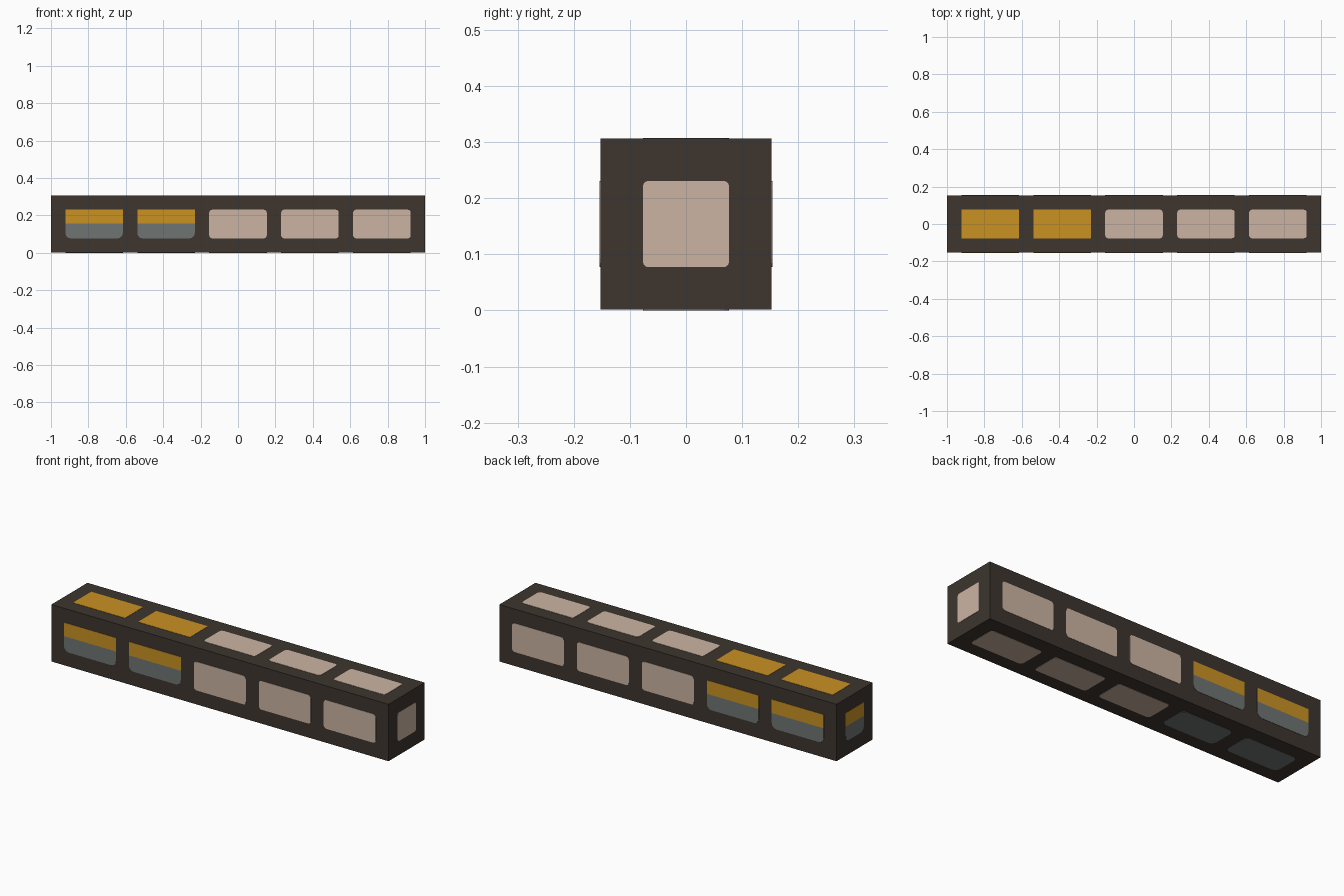
import bpy, bmesh, math
from mathutils import Vector

if "Cube" in bpy.data.objects:
    bpy.data.objects.remove(bpy.data.objects["Cube"])

U = 2 / 26            # layout unit: the bar is 26 x 4 x 4 units
H = 2 * U             # half thickness of the bar
T = 0.0015            # plate thickness


def srgb(r, g, b):
    f = lambda c: c / 12.92 if c <= 0.04045 else ((c + 0.055) / 1.055) ** 2.4
    return (f(r / 255), f(g / 255), f(b / 255), 1)


def material(name, *rgb):
    m = bpy.data.materials.new(name)
    m.diffuse_color = srgb(*rgb)
    m.use_nodes = True
    m.node_tree.nodes["Principled BSDF"].inputs["Base Color"].default_value = m.diffuse_color
    return m


BROWN = material("dark brown", 61, 53, 47)
BEIGE = material("beige", 204, 180, 162)
AMBER = material("amber", 202, 146, 34)
GREY = material("slate grey", 110, 117, 114)


def finish(bm, name, mat):
    bmesh.ops.recalc_face_normals(bm, faces=bm.faces)
    me = bpy.data.meshes.new(name)
    bm.to_mesh(me)
    bm.free()
    me.materials.append(mat)
    ob = bpy.data.objects.new(name, me)
    bpy.context.collection.objects.link(ob)
    return ob


def outline(u0, u1, v0, v1, r_low, r_high):
    """Rectangle with rounded lower and upper corners."""
    pts = []
    for cu, cv, r, start in ((u1, v1, r_high, 0), (u0, v1, r_high, 90),
                             (u0, v0, r_low, 180), (u1, v0, r_low, 270)):
        if r == 0:
            pts.append((cu, cv))
            continue
        ou = cu - r if cu == u1 else cu + r
        ov = cv - r if cv == v1 else cv + r
        for i in range(4):
            a = math.radians(start + 30 * i)
            pts.append((ou + r * math.cos(a), ov + r * math.sin(a)))
    return pts


def plate(name, mat, side, pts):
    """Thin plate lying flush on a side given by (centre, u axis, v axis, normal)."""
    c, u, v, n = (Vector(s) for s in side)
    bm = bmesh.new()
    f = bm.faces.new([bm.verts.new(c + u * a + v * b - n * T) for a, b in pts])
    ext = bmesh.ops.extrude_face_region(bm, geom=[f])
    bmesh.ops.translate(bm, vec=n * T,
                        verts=[g for g in ext["geom"] if isinstance(g, bmesh.types.BMVert)])
    finish(bm, name, mat)


# Bar body
bm = bmesh.new()
bmesh.ops.create_cube(bm, size=1)
for vert in bm.verts:
    vert.co = Vector((vert.co.x * (2 - 2 * T), vert.co.y * (2 * H - 2 * T),
                      vert.co.z * (2 * H - 2 * T) + H))
finish(bm, "bar_body", BROWN)

SIDES = {
    "front": ((0, -H, H), (1, 0, 0), (0, 0, 1), (0, -1, 0)),
    "back": ((0, H, H), (1, 0, 0), (0, 0, 1), (0, 1, 0)),
    "top": ((0, 0, 2 * H), (1, 0, 0), (0, 1, 0), (0, 0, 1)),
    "bottom": ((0, 0, 0), (1, 0, 0), (0, 1, 0), (0, 0, -1)),
    "left_end": ((-1, 0, H), (0, 1, 0), (0, 0, 1), (-1, 0, 0)),
    "right_end": ((1, 0, H), (0, 1, 0), (0, 0, 1), (1, 0, 0)),
}
SPLIT = 0.004         # height of the amber / grey border above the middle


def window(side, tag, u, half, filled):
    s, a, b = SIDES[side], u - half, u + half
    if not filled:
        r = 0.01 if "end" in side else 0.016
        plate(f"{side}_pane_{tag}", BEIGE, s, outline(a, b, -U, U, r, r))
    elif side == "top":
        plate(f"top_amber_pane_{tag}", AMBER, s, outline(a, b, -U, U, 0, 0))
    elif side == "bottom":
        plate(f"bottom_grey_pane_{tag}", GREY, s, outline(a, b, -U, U, 0.028, 0.028))
    else:
        plate(f"{side}_amber_pane_{tag}", AMBER, s, outline(a, b, SPLIT, U, 0, 0))
        plate(f"{side}_grey_pane_{tag}", GREY, s, outline(a, b, -U, SPLIT, 0.028, 0))


# Five windows on each long side, the first two in amber and grey
for side in ("front", "back", "top", "bottom"):
    for i in range(5):
        window(side, i + 1, (i - 2) * 5 * U, 2 * U, i < 2)

# One window on each end
window("left_end", 1, 0, U, True)
window("right_end", 1, 0, U, False)
